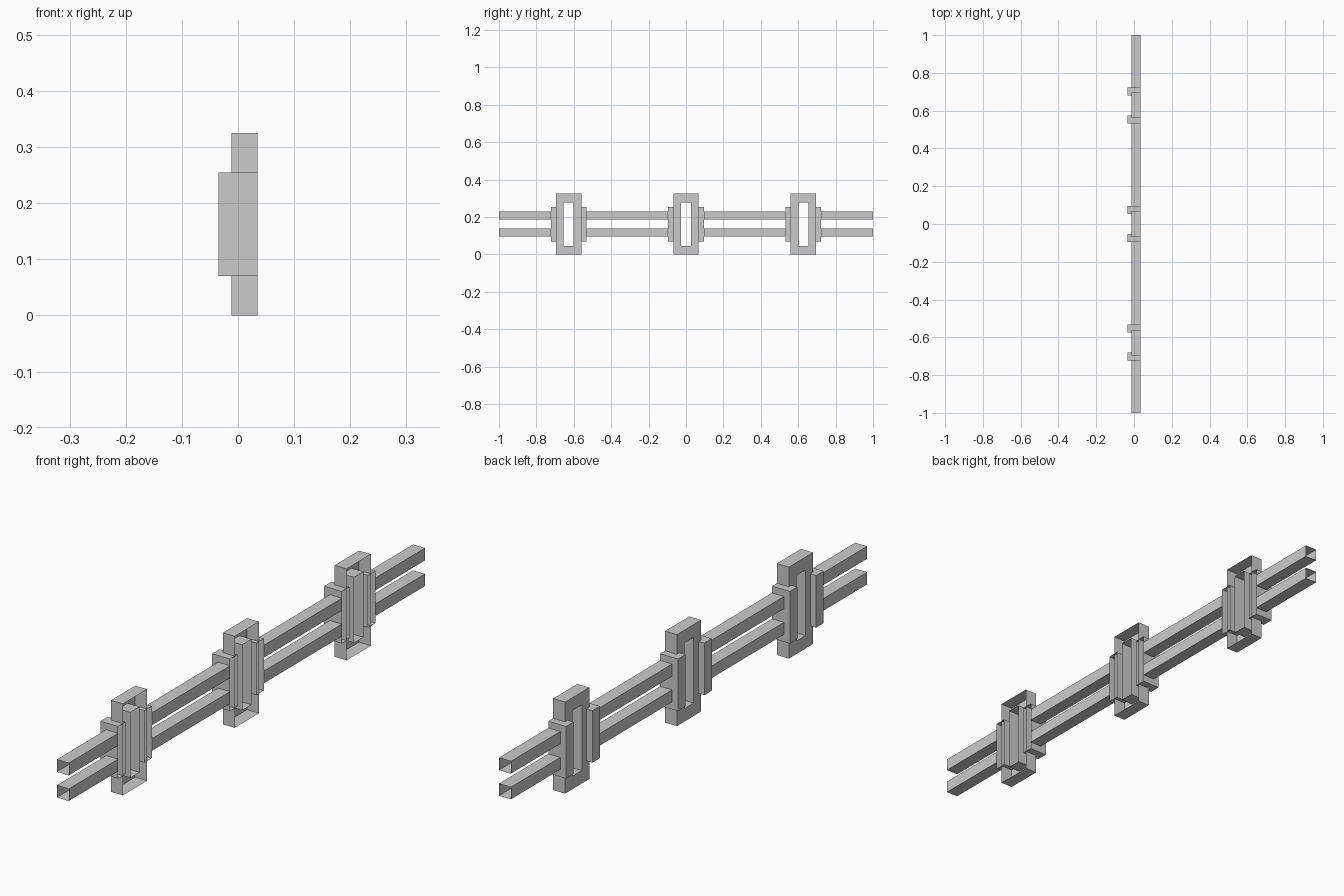
import bpy, bmesh

if "Cube" in bpy.data.objects:
    bpy.data.objects.remove(bpy.data.objects["Cube"])

BACK, FACE, CLAMP = 0.035, -0.012, -0.035    # x planes
POSTS = (-0.628, 0.0, 0.628)                 # y centres of the slotted posts


def finish(name, bm):
    bmesh.ops.recalc_face_normals(bm, faces=bm.faces)
    mesh = bpy.data.meshes.new(name)
    bm.to_mesh(mesh)
    bm.free()
    obj = bpy.data.objects.new(name, mesh)
    bpy.context.collection.objects.link(obj)
    return obj


def open_box(name, x, y, z, is_open):
    """Thin box shell; faces whose normal passes is_open are removed."""
    bm = bmesh.new()
    bmesh.ops.create_cube(bm, size=1)
    bm.normal_update()
    bmesh.ops.delete(bm, geom=[f for f in bm.faces if is_open(f.normal)],
                     context='FACES_ONLY')
    for v in bm.verts:
        v.co = [r[0] if c < 0 else r[1] for c, r in zip(v.co, (x, y, z))]
    return finish(name, bm)


def slotted_frame(name, yc):
    """Front plate with a slot, outer and slot walls, open at the back."""
    bm = bmesh.new()

    def loop(x, half, z0, z1):
        return [bm.verts.new((x, yc + s * half, z))
                for s, z in ((-1, z0), (1, z0), (1, z1), (-1, z1))]

    outer, slot = (0.068, 0.0, 0.325), (0.026, 0.046, 0.279)
    rings = [loop(BACK, *outer), loop(FACE, *outer),
             loop(FACE, *slot), loop(BACK, *slot)]
    for a, b in zip(rings, rings[1:]):
        for i in range(4):
            j = (i + 1) % 4
            bm.faces.new((a[i], a[j], b[j], b[i]))
    return finish(name, bm)


# Posts: slotted frame with a clamp box on each side
for n, yc in enumerate(POSTS, 1):
    slotted_frame(f"post_frame_{n}", yc)
    for side, s in (("front", -1), ("rear", 1)):
        y = sorted((yc + s * 0.053, yc + s * 0.095))
        open_box(f"clamp_{side}_{n}", (CLAMP, BACK), y, (0.07, 0.255),
                 lambda v: v.x > 0.5)

# Rails: open-ended tubes spanning between the clamps
stops = [-1.0] + [yc + s * 0.095 for yc in POSTS for s in (-1, 1)] + [1.0]
for row, z in (("lower", (0.096, 0.139)), ("upper", (0.187, 0.231))):
    for n in range(0, len(stops), 2):
        open_box(f"rail_{row}_{n // 2 + 1}", (FACE, BACK),
                 (stops[n], stops[n + 1]), z, lambda v: abs(v.y) > 0.5)
